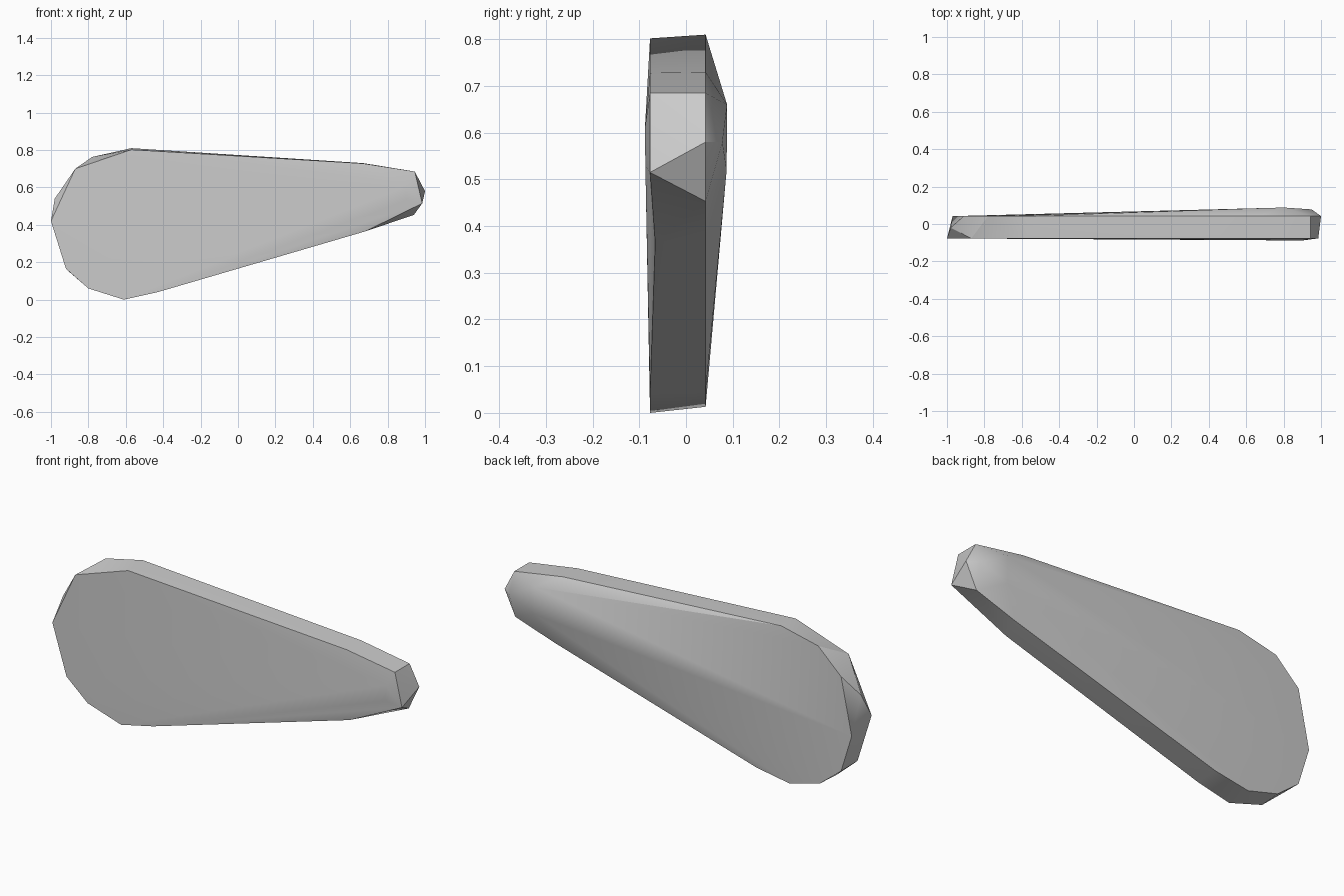
import bpy
import bmesh
import math

cube = bpy.data.objects.get("Cube")
if cube:
    bpy.data.objects.remove(cube)

stone = bpy.data.materials.new("light grey")
stone.use_nodes = True
grey = (0.6, 0.6, 0.6, 1)
stone.diffuse_color = grey
stone.node_tree.nodes["Principled BSDF"].inputs["Base Color"].default_value = grey

FRONT, BACK = -0.077, 0.042

# Outline of the front rim, clockwise from the top of the wide end (x, z)
front_rim = [(-.57, .802), (.67, .728), (.945, .685), (.985, .515), (-.43, .04),
             (-.61, 0), (-.8, .06), (-.92, .165), (-1, .42), (-.87, .7)]
# Outline of the back rim
back_rim = [(-.57, .81), (.67, .73), (.945, .685), (1, .58), (.94, .453), (.72, .38),
            (-.43, .045), (-.62, .013), (-.79, .06), (-.91, .155), (-.97, .35),
            (-.91, .64), (-.78, .763)]
# Swellings of both broad faces near the narrow end, and side corners (x, y, z)
swellings = [(.8, .088, .66), (.95, .078, .58), (.8, .087, .52),
             (.9, -.088, .61), (.9, -.087, .53),
             (.68, -.066, .365), (-.98, -.02, .54)]

points = [(x, FRONT, z) for x, z in front_rim]
points += [(x, BACK, z) for x, z in back_rim]
points += swellings

# Tapered slab wrapped around the two rims
bm = bmesh.new()
for p in points:
    bm.verts.new(p)
bmesh.ops.convex_hull(bm, input=bm.verts[:])
loose = [v for v in bm.verts if not v.link_faces]
bmesh.ops.delete(bm, geom=loose, context='VERTS')
bmesh.ops.recalc_face_normals(bm, faces=bm.faces[:])
mesh = bpy.data.meshes.new("tapered_slab")
bm.to_mesh(mesh)
bm.free()
mesh.materials.append(stone)

slab = bpy.data.objects.new("tapered_slab", mesh)
bpy.context.collection.objects.link(slab)
bpy.context.view_layer.objects.active = slab
slab.select_set(True)
bpy.ops.object.shade_smooth_by_angle(angle=math.radians(30))
